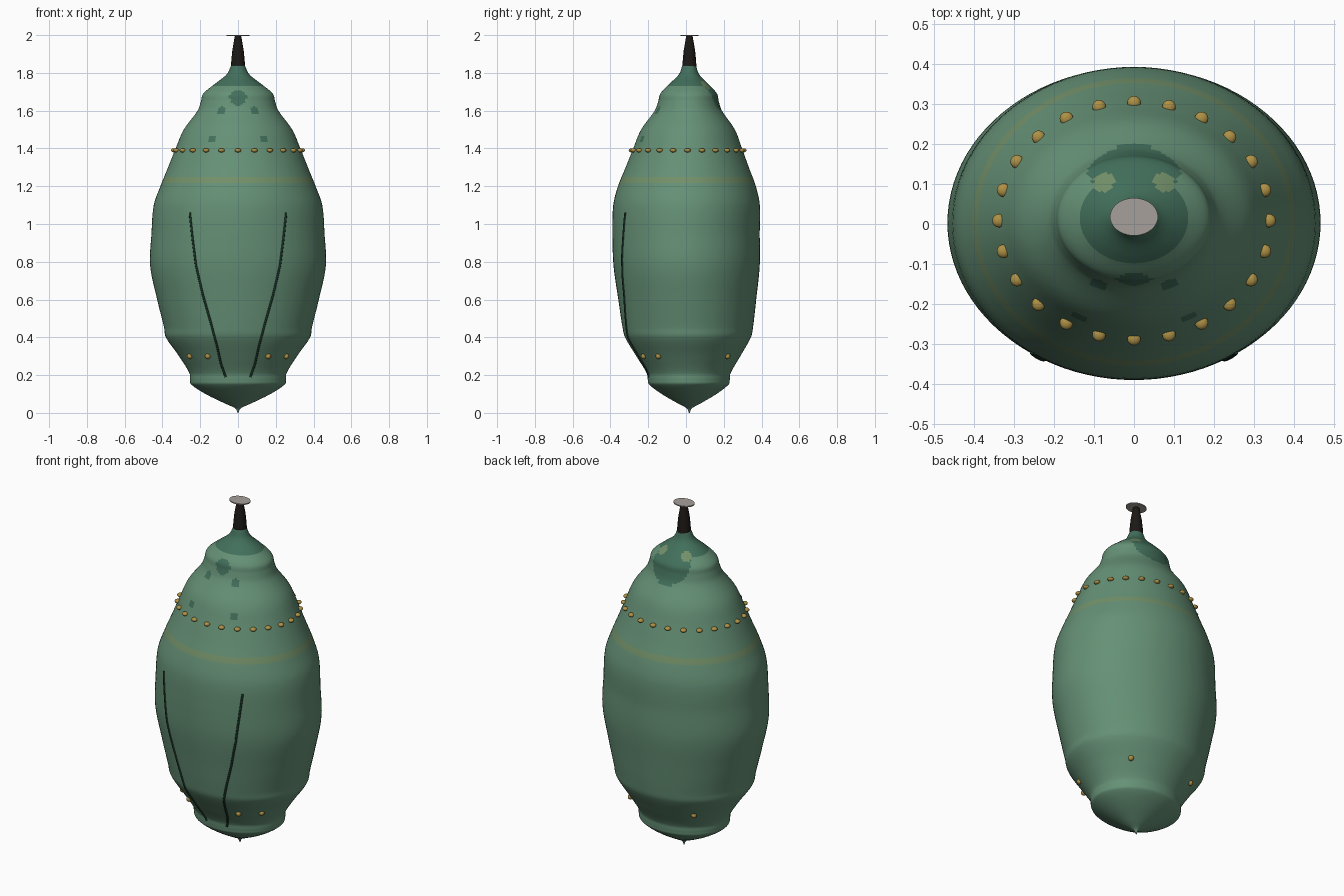
import bpy, bmesh
from math import sin, cos, pi, sqrt
from mathutils import Vector

cube = bpy.data.objects.get("Cube")
if cube:
    bpy.data.objects.remove(cube, do_unlink=True)


def material(name, color, rough=0.6):
    m = bpy.data.materials.new(name)
    m.use_nodes = True
    m.diffuse_color = (*color, 1)
    bsdf = m.node_tree.nodes["Principled BSDF"]
    bsdf.inputs["Base Color"].default_value = (*color, 1)
    bsdf.inputs["Roughness"].default_value = rough
    return m


green = material("shell_green", (0.13, 0.28, 0.18))
dark = material("dark_green", (0.055, 0.16, 0.105))
pale = material("pale_band", (0.17, 0.28, 0.14))
gold = material("gold", (0.42, 0.28, 0.06), 0.35)
black = material("stem_black", (0.012, 0.009, 0.007))
silk = material("silk_grey", (0.38, 0.35, 0.32))
line = material("seam_dark", (0.01, 0.035, 0.02))

# Shell profile: height, half width, half depth
PROFILE = [
    (0, 0.002, 0.002), (0.025, 0.016, 0.015), (0.05, 0.07, 0.06), (0.1, 0.172, 0.145),
    (0.15, 0.247, 0.21), (0.175, 0.254, 0.217), (0.21, 0.257, 0.222), (0.3, 0.312, 0.275),
    (0.4, 0.382, 0.333), (0.45, 0.391, 0.345), (0.6, 0.428, 0.365), (0.78, 0.465, 0.387),
    (0.95, 0.458, 0.39), (1.1, 0.446, 0.388), (1.2, 0.411, 0.365), (1.3, 0.37, 0.326),
    (1.4, 0.33, 0.288), (1.5, 0.287, 0.248), (1.6, 0.214, 0.178), (1.65, 0.196, 0.16),
    (1.69, 0.184, 0.15), (1.74, 0.125, 0.105), (1.79, 0.062, 0.055), (1.84, 0.036, 0.036),
]


def centre_y(z):
    return 0.018 * abs(z - 0.95) / 0.95


def slope(i, k):
    a, b = PROFILE[max(i - 1, 0)], PROFILE[min(i + 1, len(PROFILE) - 1)]
    return (b[k] - a[k]) / (b[0] - a[0])


def radii(z):
    """Smoothly interpolated half width and half depth at a height."""
    i = 0
    while i < len(PROFILE) - 2 and z > PROFILE[i + 1][0]:
        i += 1
    p, q = PROFILE[i], PROFILE[i + 1]
    h = q[0] - p[0]
    t = (z - p[0]) / h
    s = t * t * (3 - 2 * t)
    return [p[k] * (1 - s) + q[k] * s + h * t * (1 - t) * (slope(i, k) * (1 - t) - slope(i + 1, k) * t)
            for k in (1, 2)]


def on_shell(x, z, side=-1):
    """Point on the front (-1) or back (1) of the shell."""
    rx, ry = radii(z)
    return Vector((x, centre_y(z) + side * ry * sqrt(max(0, 1 - (x / rx) ** 2)), z))


def finish(name, bm, mats, angle=None):
    bmesh.ops.recalc_face_normals(bm, faces=bm.faces)
    me = bpy.data.meshes.new(name)
    bm.to_mesh(me)
    bm.free()
    ob = bpy.data.objects.new(name, me)
    bpy.context.collection.objects.link(ob)
    for m in mats:
        me.materials.append(m)
    me.shade_smooth()
    if angle:
        me.set_sharp_from_angle(angle=angle)
    return ob


def loft(bm, rings, segments):
    """Skin a stack of elliptical rings (z, rx, ry, centre y) and cap both ends."""
    loops = [[bm.verts.new((rx * cos(2 * pi * i / segments), cy + ry * sin(2 * pi * i / segments), z))
              for i in range(segments)] for z, rx, ry, cy in rings]
    for a, b in zip(loops, loops[1:]):
        for i in range(segments):
            j = (i + 1) % segments
            bm.faces.new((a[i], a[j], b[j], b[i]))
    bm.faces.new(loops[0][::-1])
    bm.faces.new(loops[-1])


# Shell with markings
heights = [p[0] + (q[0] - p[0]) * k / 6 for p, q in zip(PROFILE, PROFILE[1:]) for k in range(6)]
heights.append(PROFILE[-1][0])
bm = bmesh.new()
loft(bm, [(z, *radii(z), centre_y(z)) for z in heights], 96)
dark_spots = [(on_shell(s * x, z), r) for s in (-1, 1)
              for x, z, r in ((0.14, 1.45, 0.025), (0.09, 1.6, 0.025))]
dark_spots += [(on_shell(0, 1.67), 0.045), (on_shell(0, 1.7, 1), 0.12)]
pale_spots = [(on_shell(s * 0.075, 1.735, 1), 0.03) for s in (-1, 1)]
for f in bm.faces:
    c = f.calc_center_median()
    if any((c - p).length < r for p, r in pale_spots) or abs(c.z - 1.235) < 0.014:
        f.material_index = 2
    elif c.z > 1.735 or any((c - p).length < r for p, r in dark_spots):
        f.material_index = 1
finish("shell", bm, [green, dark, pale])

# Stem and silk pad
top_y = 0.018
bm = bmesh.new()
loft(bm, [(z, r, r, top_y) for z, r in
          ((1.825, 0.038), (1.87, 0.035), (1.92, 0.03), (1.96, 0.023), (1.995, 0.017))], 24)
finish("stem", bm, [black], 0.8)
bm = bmesh.new()
loft(bm, [(z, 0.06, 0.047, top_y) for z in (1.994, 2.0)], 40)
finish("silk_pad", bm, [silk], 0.6)


def bead(name, pos, width, height):
    bm = bmesh.new()
    bmesh.ops.create_uvsphere(bm, u_segments=16, v_segments=10, radius=1)
    bmesh.ops.scale(bm, verts=bm.verts, vec=(width, width, height))
    bmesh.ops.translate(bm, verts=bm.verts, vec=pos)
    finish(name, bm, [gold])


# Ring of gold beads
BEADS = 24
bead_z = 1.39
rx, ry = radii(bead_z)
for i in range(BEADS):
    a = 2 * pi * i / BEADS
    bead(f"ring_bead_{i + 1}", (rx * 1.01 * cos(a), centre_y(bead_z) + ry * 1.01 * sin(a), bead_z), 0.017, 0.011)

# Lower gold studs and wing seams, mirrored left and right
for side, label in ((1, "left"), (-1, "right")):
    for part, x, face in (("inner", 0.16, -1), ("outer", 0.255, -1), ("back", 0.205, 1)):
        bead(f"{part}_stud_{label}", on_shell(side * x, 0.3, face), 0.015, 0.015)
    path = [(0.255, 1.06), (0.24, 0.92), (0.222, 0.78), (0.187, 0.63), (0.147, 0.49),
            (0.11, 0.35), (0.09, 0.26), (0.065, 0.19)]
    points = []
    for (x0, z0), (x1, z1) in zip(path, path[1:]):
        points += [on_shell(side * (x0 + (x1 - x0) * k / 5), z0 + (z1 - z0) * k / 5) for k in range(5)]
    points.append(on_shell(side * path[-1][0], path[-1][1]))
    cu = bpy.data.curves.new(f"wing_seam_{label}", "CURVE")
    cu.dimensions = "3D"
    cu.bevel_depth = 0.006
    cu.bevel_resolution = 2
    cu.use_fill_caps = True
    sp = cu.splines.new("POLY")
    sp.points.add(len(points) - 1)
    for p, co in zip(sp.points, points):
        p.co = (*co, 1)
    cu.materials.append(line)
    bpy.context.collection.objects.link(bpy.data.objects.new(f"wing_seam_{label}", cu))
